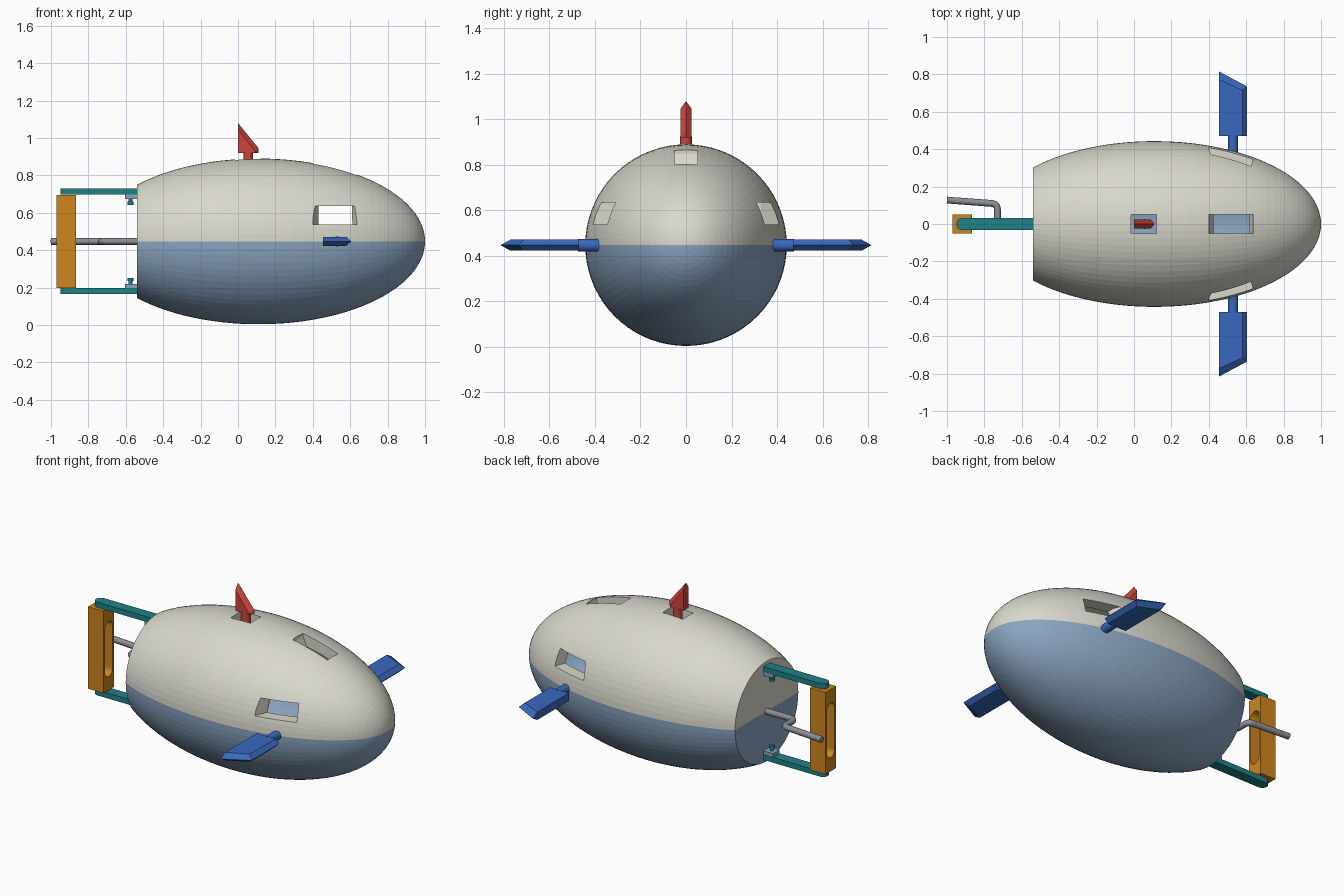
import bpy, bmesh
from math import pi, cos, sin, sqrt
from mathutils import Vector, Matrix

cube = bpy.data.objects.get("Cube")
if cube:
    bpy.data.objects.remove(cube)

MID = 0.447  # height of the long axis


def material(name, rgb):
    m = bpy.data.materials.new(name)
    m.use_nodes = True
    m.diffuse_color = (*rgb, 1)
    m.node_tree.nodes["Principled BSDF"].inputs["Base Color"].default_value = (*rgb, 1)
    return m


ivory = material("ivory", (0.70, 0.69, 0.61))
slate = material("slate blue", (0.26, 0.38, 0.54))
red = material("red", (0.60, 0.06, 0.045))
blue = material("blue", (0.04, 0.14, 0.52))
teal = material("teal", (0.013, 0.22, 0.24))
orange = material("orange", (0.62, 0.24, 0.015))
grey = material("grey", (0.26, 0.27, 0.31))


def finish(bm, name, mat):
    bmesh.ops.recalc_face_normals(bm, faces=bm.faces[:])
    mesh = bpy.data.meshes.new(name)
    bm.to_mesh(mesh)
    bm.free()
    mesh.materials.append(mat)
    ob = bpy.data.objects.new(name, mesh)
    bpy.context.collection.objects.link(ob)
    return ob


def loft(name, loops, mat):
    """Solid skin through equal-length loops of points, capped at both ends."""
    bm = bmesh.new()
    rings = [[bm.verts.new(p) for p in loop] for loop in loops]
    for a, b in zip(rings, rings[1:]):
        for i in range(len(a)):
            j = (i + 1) % len(a)
            bm.faces.new((a[i], a[j], b[j], b[i]))
    bm.faces.new(rings[0])
    bm.faces.new(rings[-1])
    return finish(bm, name, mat)


def box(name, lo, hi, mat):
    loops = [[(lo[0], lo[1], z), (hi[0], lo[1], z), (hi[0], hi[1], z), (lo[0], hi[1], z)]
             for z in (lo[2], hi[2])]
    return loft(name, loops, mat)


def rod(name, a, b, r, mat, sides=24):
    a, b = Vector(a), Vector(b)
    bm = bmesh.new()
    turn = (b - a).to_track_quat("Z", "Y").to_matrix().to_4x4()
    bmesh.ops.create_cone(bm, cap_ends=True, segments=sides, radius1=r, radius2=r,
                          depth=(b - a).length, matrix=Matrix.Translation((a + b) / 2) @ turn)
    ob = finish(bm, name, mat)
    for p in ob.data.polygons:
        p.use_smooth = len(p.vertices) == 4
    return ob


def cut(target, cutter):
    cutter.hide_render = True
    cutter.hide_viewport = True
    mod = target.modifiers.new(cutter.name, "BOOLEAN")
    mod.operation = "DIFFERENCE"
    mod.solver = "EXACT"
    mod.object = cutter


# Hollow egg-shaped hull, made as two half shells
def arc(a, b, back, steps=40):
    """Half ellipse from the cut-off back to the nose tip."""
    c = 0.11
    start = (back - c) / a
    first = pi / 2 + (pi / 2 - math_acos(-start))
    return [(c + a * cos(t), b * sin(t))
            for t in (math_acos(start) * (1 - i / steps) for i in range(steps + 1))]


def math_acos(v):
    from math import acos
    return acos(v)


def half_hull(name, angle, mat):
    outer = arc(0.89, 0.443, -0.54)
    inner = arc(0.82, 0.373, -0.48)
    profile = [(-0.54, 0)] + outer + inner[::-1] + [(-0.48, 0)]
    bm = bmesh.new()
    face = bm.faces.new([bm.verts.new((x, r, MID)) for x, r in profile])
    keep = face.copy()
    bmesh.ops.spin(bm, geom=[face] + face.edges[:] + face.verts[:], cent=(0, 0, MID),
                   axis=(1, 0, 0), angle=angle, steps=36, use_duplicate=False)
    bmesh.ops.remove_doubles(bm, verts=bm.verts[:], dist=0.0005)
    return finish(bm, name, mat)


upper = half_hull("upper_hull", pi, ivory)
lower = half_hull("lower_hull", -pi, slate)

# Window openings: splayed toward the outside
splay = [(0.40, 0.6), (0.40, 0.40), (0.43, 0.33), (0.43, 0.2),
         (0.61, 0.2), (0.61, 0.27), (0.635, 0.34), (0.635, 0.6)]
for side, s in (("right", -1), ("left", 1)):
    cut(upper, loft(side + "_window_cutter",
                    [[(x, s * d, z) for x, d in splay] for z in (0.537, 0.635)], ivory))
cut(upper, loft("top_window_cutter",
                [[(x, y, MID + d) for x, d in splay] for y in (-0.05, 0.05)], ivory))
cut(upper, box("fin_opening_cutter", (-0.015, -0.05, 0.7), (0.12, 0.05, 1.0), ivory))


# Fins: flat plate with a sharp leading edge and a sharp slanted tip
def fin(name, chord, tip_back, tip_front, bevel, half, place, mat):
    rim = [(0, 0), (chord, 0), (chord, tip_front), (0, tip_back)]
    flat = [(0, 0), (chord - bevel, 0),
            (chord - bevel, tip_front - bevel * 0.8), (0, tip_back - bevel * 1.7)]
    loops = [[place(u, v, w) for u, v in pts]
             for pts, w in ((flat, -half), (rim, 0), (flat, half))]
    return loft(name, loops, mat)


for side, s in (("right", -1), ("left", 1)):
    fin(side + "_fin", 0.15, 0.345, 0.265, 0.025, 0.024,
        lambda u, v, w: (0.455 + u, s * (0.47 + v), MID + w), blue)
    rod(side + "_fin_shaft", (0.53, s * 0.30, MID), (0.53, s * 0.475, MID), 0.027, blue)
fin("top_fin", 0.11, 0.16, 0.025, 0.02, 0.025,
    lambda u, v, w: (u, w, 0.92 + v), red)
rod("top_fin_shaft", (0.055, 0, 0.78), (0.055, 0, 0.925), 0.026, red)

# Rear arms with rounded ends, each with a bracket and a pin
outline = [(-0.53, -0.032), (-0.53, 0.032)]
outline += [(-0.918 + 0.032 * cos(t), 0.032 * sin(t))
            for t in (pi / 2 + pi * i / 12 for i in range(13))]
for end, s in (("upper", 1), ("lower", -1)):
    def level(d):
        return MID + s * d
    loft(end + "_arm", [[(x, y, level(d)) for x, y in outline] for d in (0.25, 0.282)], teal)
    box(end + "_bracket", (-0.605, -0.03, min(level(0.228), level(0.252))),
        (-0.53, 0.03, max(level(0.228), level(0.252))), slate)
    rod(end + "_pin", (-0.575, 0, level(0.21)), (-0.575, 0, level(0.25)), 0.01, teal)
    rod(end + "_pin_head", (-0.575, 0, level(0.195)), (-0.575, 0, level(0.212)), 0.016, teal)

# Tail block with a rounded slot running front to back
block = box("tail_block", (-0.97, -0.05, MID - 0.248), (-0.865, 0.05, MID + 0.248), orange)
slot = []
for base, z in ((0, 0.13), (pi, -0.13)):
    slot += [(0.036 * cos(base + pi * i / 12), MID + z + 0.036 * sin(base + pi * i / 12))
             for i in range(13)]
cut(block, loft("slot_cutter", [[(x, y, z) for y, z in slot] for x in (-1.05, -0.8)], orange))

# Bent crank rod
corner = 0.03
path = [(-0.5, 0), (-0.73 + corner, 0)]
path += [(-0.73 + corner - corner * sin(t), corner - corner * cos(t))
         for t in (pi / 2 * i / 6 for i in range(1, 7))]
path += [(-0.73 - corner + corner * cos(t), 0.08 + corner * sin(t))
         for t in (pi / 2 * i / 6 for i in range(7))]
path += [(-1.0, 0.128)]
curve = bpy.data.curves.new("crank_rod", "CURVE")
curve.dimensions = "3D"
curve.bevel_depth = 0.018
curve.bevel_resolution = 4
curve.use_fill_caps = True
line = curve.splines.new("POLY")
line.points.add(len(path) - 1)
for p, (x, y) in zip(line.points, path):
    p.co = (x, y, MID, 1)
line.use_smooth = True
curve.materials.append(grey)
bpy.context.collection.objects.link(bpy.data.objects.new("crank_rod", curve))
